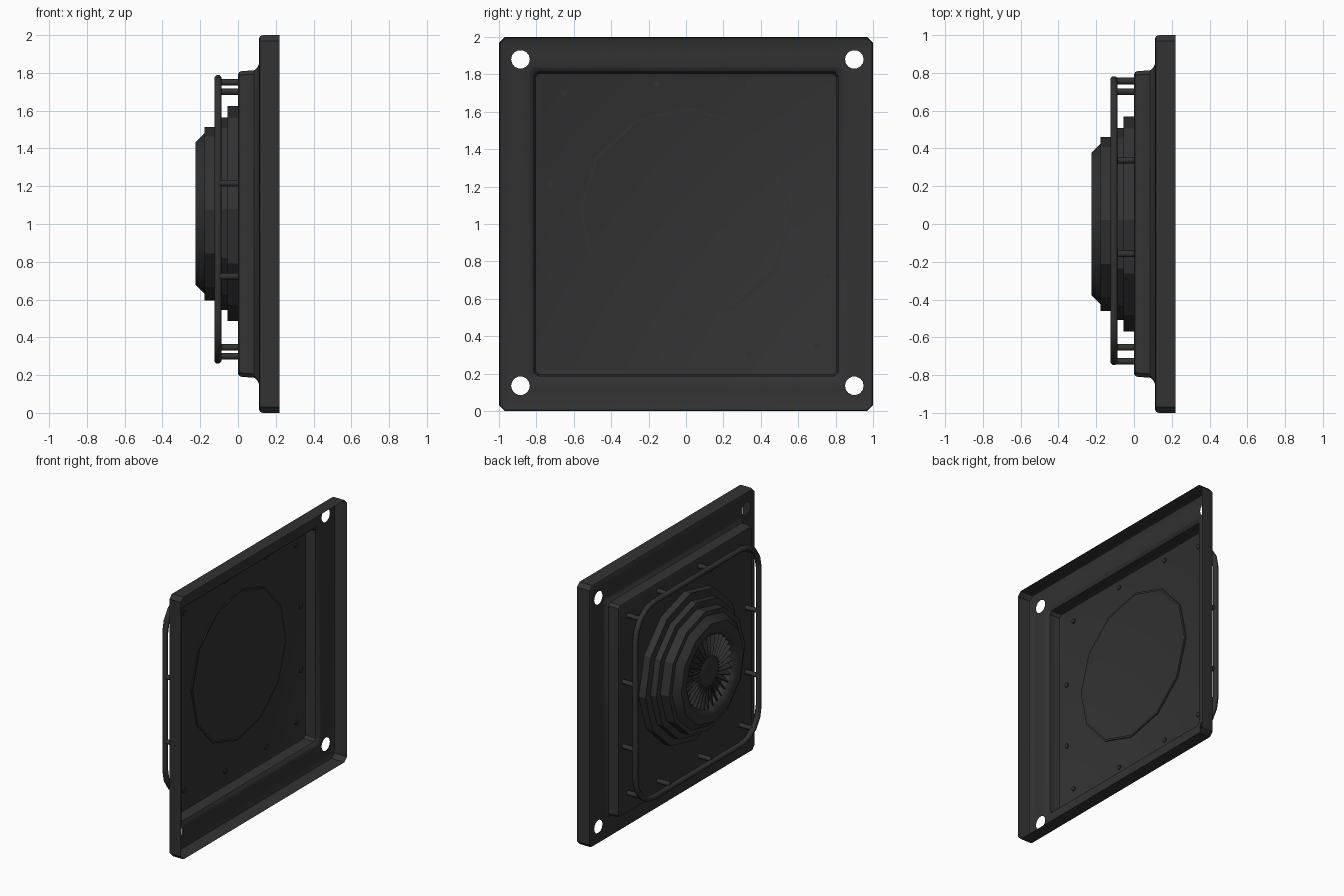
import bpy, bmesh, math
from mathutils import Vector, Matrix

if "Cube" in bpy.data.objects:
    bpy.data.objects.remove(bpy.data.objects["Cube"])

black = bpy.data.materials.new("matte_black")
black.diffuse_color = (0.032, 0.032, 0.032, 1)
black.use_nodes = True
black.node_tree.nodes["Principled BSDF"].inputs["Base Color"].default_value = black.diffuse_color


def finish(bm, name, angle=30):
    bmesh.ops.recalc_face_normals(bm, faces=bm.faces)
    me = bpy.data.meshes.new(name)
    bm.to_mesh(me)
    bm.free()
    me.materials.append(black)
    ob = bpy.data.objects.new(name, me)
    bpy.context.collection.objects.link(ob)
    bpy.ops.object.select_all(action='DESELECT')
    ob.select_set(True)
    bpy.context.view_layer.objects.active = ob
    bpy.ops.object.shade_smooth_by_angle(angle=math.radians(angle))
    return ob


def bridge(bm, a, b):
    n = len(a)
    for i in range(n):
        bm.faces.new((a[i], a[(i + 1) % n], b[(i + 1) % n], b[i]))


def circle(bm, x, r, n, cy=0, cz=1.055, turn=0):
    return [bm.verts.new((x, cy + r * math.cos(turn + math.tau * i / n),
                          cz + r * math.sin(turn + math.tau * i / n))) for i in range(n)]


def revolve(bm, profile, n, cy=0, cz=1.055, turn=0, cap_start=False, cap_end=False):
    rings = [circle(bm, x, r, n, cy, cz, turn) for x, r in profile]
    for a, b in zip(rings, rings[1:]):
        bridge(bm, a, b)
    if cap_start:
        bm.faces.new(rings[0])
    if cap_end:
        bm.faces.new(rings[-1])
    return rings


def square(bm, x, h, c):
    # square ring with clipped corners
    k = h - c
    pts = [(h, -k), (h, k), (k, h), (-k, h), (-h, k), (-h, -k), (-k, -h), (k, -h)]
    return [bm.verts.new((x, y, 1 + z)) for y, z in pts]


def ring_edges(bm, ring):
    out = []
    for a, b in zip(ring, ring[1:] + ring[:1]):
        out.append(bm.edges.get((a, b)) or bm.edges.new((a, b)))
    return out


# mounting plate: pressed sheet with outer rim, pierced flange and raised panel
bm = bmesh.new()
rim = [square(bm, x, h, c) for x, h, c in
       [(0.22, 1.0, 0.03), (0.132, 1.0, 0.03), (0.117, 0.995, 0.03), (0.11, 0.98, 0.03)]]
panel = [square(bm, x, h, c) for x, h, c in
         [(0.11, 0.845, 0.02), (0.103, 0.83, 0.02), (0.085, 0.813, 0.02),
          (0.022, 0.81, 0.02), (0.006, 0.804, 0.02), (0.0, 0.79, 0.02)]]
for rings in (rim, panel):
    for a, b in zip(rings, rings[1:]):
        bridge(bm, a, b)
bm.faces.new(panel[-1])
edges = ring_edges(bm, rim[-1]) + ring_edges(bm, panel[0])
for y in (-0.885, 0.9):
    for z in (0.135, 1.88):
        edges += ring_edges(bm, circle(bm, 0.11, 0.05, 14, y, z))
bmesh.ops.triangle_fill(bm, use_beauty=True, use_dissolve=False, edges=edges, normal=(-1, 0, 0))
finish(bm, "mounting_plate", 35)

# stepped twelve-sided housing with a lipped dish
bm = bmesh.new()
TURN = math.radians(-2.5)
revolve(bm, [(0.008, 0.555), (0.008, 0.57), (-0.056, 0.57), (-0.056, 0.51), (-0.105, 0.51),
             (-0.105, 0.46), (-0.178, 0.46), (-0.178, 0.425), (-0.225, 0.378),
             (-0.225, 0.335), (-0.218, 0.305), (-0.2, 0.28)], 12, turn=TURN)
finish(bm, "stepped_housing", 25)

# round bowl inside the dish
bm = bmesh.new()
revolve(bm, [(-0.222, 0.32), (-0.215, 0.295), (-0.195, 0.275), (-0.15, 0.265)], 36, cap_end=True)
finish(bm, "dish_bowl", 40)

# radial fins
bm = bmesh.new()
for i in range(32):
    mat = (Matrix.Translation((-0.18, 0, 1.055)) @ Matrix.Rotation(math.tau * i / 32, 4, 'X')
           @ Matrix.Translation((0, 0.195, 0)) @ Matrix.Rotation(math.radians(35), 4, 'Y')
           @ Matrix.Diagonal((0.05, 0.16, 0.008, 1)))
    bmesh.ops.create_cube(bm, size=1, matrix=mat)
finish(bm, "radial_fins")

# centre hub
bm = bmesh.new()
revolve(bm, [(-0.15, 0.13), (-0.185, 0.13), (-0.195, 0.115), (-0.203, 0.06)], 24, cap_end=True)
finish(bm, "centre_hub", 40)

# rounded square tube frame
bm = bmesh.new()
CY, CZ, HALF, R, SEG, TUBE = 0.018, 1.025, 0.744, 0.22, 4, 0.021
path = []
for q in range(4):
    mid = q * math.pi / 2 + math.pi / 4
    c = Vector((math.cos(mid), math.sin(mid))) * (HALF - R) * math.sqrt(2)
    for s in range(SEG + 1):
        a = q * math.pi / 2 + s / SEG * math.pi / 2
        d = Vector((math.cos(a), math.sin(a)))
        path.append((c + d * R, d))
rings = []
for p, d in path:
    ring = []
    for k in range(8):
        t = math.tau * (k + 0.5) / 8
        e = p + d * TUBE * math.cos(t)
        ring.append(bm.verts.new((-0.106 + TUBE * math.sin(t), CY + e.x, CZ + e.y)))
    rings.append(ring)
for a, b in zip(rings, rings[1:] + rings[:1]):
    bridge(bm, a, b)
finish(bm, "tube_frame", 50)

# standoff pins: four corners and two along each side
bm = bmesh.new()
spots = [(y, z) for y in (0.70, -0.653) for z in (1.70, 0.347)]
spots += [(y, z) for y in (0.757, -0.727) for z in (1.216, 0.723)]
spots += [(y, z) for y in (0.338, -0.158) for z in (1.75, 0.30)]
for y, z in spots:
    revolve(bm, [(-0.106, 0.018), (0.008, 0.018)], 8, y, z, cap_start=True, cap_end=True)
finish(bm, "standoff_pins", 50)
